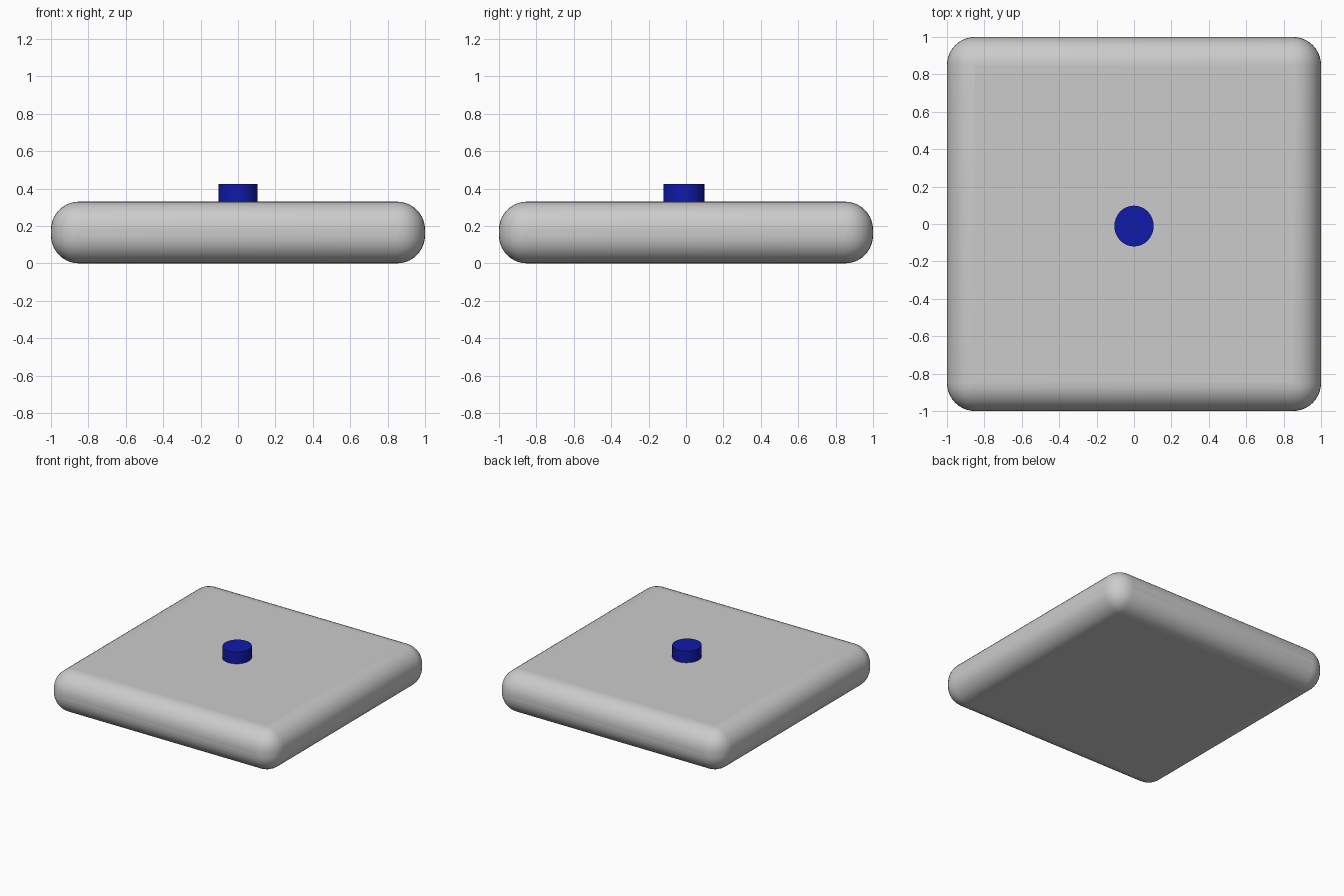
import bpy

if "Cube" in bpy.data.objects:
    bpy.data.objects.remove(bpy.data.objects["Cube"])

# Slab with generously rounded edges
bpy.ops.mesh.primitive_cube_add(size=2, location=(0, 0, 0.165))
slab = bpy.context.object
slab.name = "base_slab"
slab.scale = (1, 1, 0.165)
bpy.ops.object.transform_apply(location=False, rotation=False, scale=True)
bevel = slab.modifiers.new("rounded_edges", 'BEVEL')
bevel.width = 0.15
bevel.segments = 10
bevel.limit_method = 'NONE'
bpy.ops.object.shade_smooth_by_angle()

# Blue push button, slightly oval and seated in the slab
bottom, top = 0.30, 0.424
bpy.ops.mesh.primitive_cylinder_add(vertices=32, radius=1, depth=top - bottom,
                                    location=(0, -0.011, (top + bottom) / 2))
button = bpy.context.object
button.name = "push_button"
button.scale = (0.105, 0.109, 1)
bpy.ops.object.transform_apply(location=False, rotation=False, scale=True)
bpy.ops.object.shade_smooth_by_angle()
blue = bpy.data.materials.new("button_blue")
blue.diffuse_color = (0.005, 0.01, 0.4, 1)
blue.use_nodes = True
blue.node_tree.nodes["Principled BSDF"].inputs["Base Color"].default_value = blue.diffuse_color
button.data.materials.append(blue)
